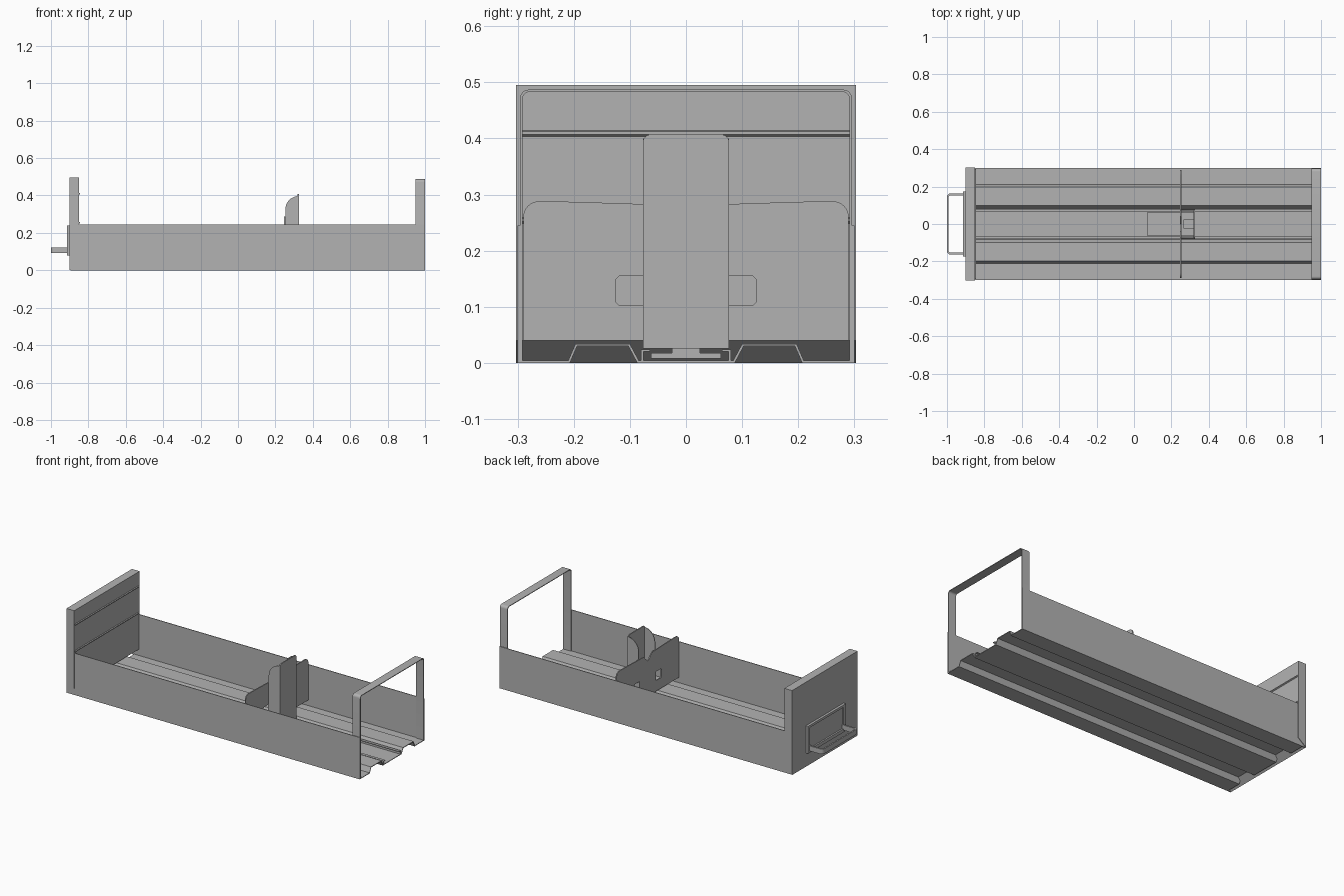
import bpy, bmesh, math
from mathutils import Vector

cube = bpy.data.objects.get("Cube")
if cube:
    bpy.data.objects.remove(cube)

steel = bpy.data.materials.new("grey_steel")
steel.use_nodes = True
COLOR = (0.45, 0.45, 0.45, 1)
steel.diffuse_color = COLOR
steel.node_tree.nodes["Principled BSDF"].inputs["Base Color"].default_value = COLOR


def finish(name, bm):
    bmesh.ops.recalc_face_normals(bm, faces=bm.faces)
    mesh = bpy.data.meshes.new(name)
    bm.to_mesh(mesh)
    bm.free()
    mesh.materials.append(steel)
    ob = bpy.data.objects.new(name, mesh)
    bpy.context.collection.objects.link(ob)
    bpy.ops.object.select_all(action='DESELECT')
    ob.select_set(True)
    bpy.context.view_layer.objects.active = ob
    bpy.ops.object.shade_smooth_by_angle(angle=math.radians(35))
    return ob


def prism(name, points, axis, start, end):
    """Extrude an outline along x (points are y, z) or y (points are x, z)."""
    bm = bmesh.new()
    place = (lambda a, b: (start, a, b)) if axis == 'X' else (lambda a, b: (a, start, b))
    face = bm.faces.new([bm.verts.new(place(a, b)) for a, b in points])
    moved = bmesh.ops.extrude_face_region(bm, geom=[face])["geom"]
    step = Vector((end - start, 0, 0) if axis == 'X' else (0, end - start, 0))
    bmesh.ops.translate(bm, vec=step, verts=[v for v in moved if isinstance(v, bmesh.types.BMVert)])
    return finish(name, bm)


def box(name, x, y, z):
    return prism(name, [(y[0], z[0]), (y[1], z[0]), (y[1], z[1]), (y[0], z[1])], 'X', *x)


def arc(cx, cy, r, a0, a1, n=6):
    return [(cx + r * math.cos(math.radians(a0 + (a1 - a0) * i / n)),
             cy + r * math.sin(math.radians(a0 + (a1 - a0) * i / n))) for i in range(n + 1)]


def arch(w, top, r, bottom):
    """Upright outline with two rounded top corners."""
    return ([(w, bottom)] + arc(w - r, top - r, r, 0, 90)
            + arc(r - w, top - r, r, 90, 180) + [(-w, bottom)])


def mirrored(points):
    return points + [(-a, b) for a, b in reversed(points)]


# Front panel with a sloping lower edge and two inner ribs
prism("front_panel", [(-.90, 0), (-.85, .04), (-.85, .495), (-.90, .495)], 'Y', -.303, .303)
for z in (.26, .415):
    prism("panel_rib", [(-.851, z - .012), (-.845, z - .008), (-.845, z - .003), (-.851, z)],
          'Y', -.295, .295)

# Long side walls
for side, y in (("left", .296), ("right", -.3)):
    box(side + "_wall", (-.895, 1), (y, y + .004), (0, .245))

# Pressed floor with two raised ribs
upper = [(-.3, .004), (-.21, .004), (-.197, .034), (-.1, .034), (-.084, .004)]
lower = [(-.3, 0), (-.207, 0), (-.194, .030), (-.103, .030), (-.087, 0)]
floor_line = mirrored(upper) + mirrored(lower)[::-1]
prism("floor", floor_line, 'X', -.88, 1)

# Folded lips of the centre track
for s in (-1, 1):
    prism("track_lip", [(s * a, b) for a, b in
          ((.08, .003), (.08, .024), (.064, .024), (.064, .020), (.076, .020), (.076, .003))],
          'X', -.86, 1)

# Rear hoop strap
prism("rear_hoop", arch(.296, .487, .016, .002) + arch(.291, .483, .012, .002)[::-1], 'X', .95, 1)

# Divider plate built in pieces around its two finger openings
shoulder = [(.077, .283), (.2, .287)] + arc(.262, .26, .028, 90, 0) + [(.29, .04), (.077, .04)]
hole = [(.077, .102), (.119, .102), (.125, .108), (.125, .149), (.119, .155), (.077, .155)]
for s in (-1, 1):
    wing = shoulder + hole
    prism("divider_wing", [(s * a, b) for a, b in wing], 'X', .247, .253)
prism("divider_center", [(-.077, .04), (.077, .04), (.077, .283), (.04, .283),
                         (0, .245), (-.04, .283), (-.077, .283)], 'X', .247, .253)

# Follower: rear face, curved side flanges, sliding foot and latch
prism("follower_face", arch(.077, .407, .014, .026), 'X', .319, .325)
flange = [(.25, .026), (.322, .026), (.322, .400)] + arc(.325, .325, .072, 95, 180, 8)
for y in (-.077, .073):
    prism("follower_flange", flange, 'Y', y, y + .004)
box("follower_foot", (.07, .32), (-.062, .062), (.008, .018))
box("latch", (.265, .32), (-.025, .025), (.018, .06))

# Label holder frame on the panel
box("label_plate", (-.905, -.899), (-.172, .172), (.085, .24))
for y in (-.175, .155):
    box("label_side_rail", (-.914, -.9), (y, y + .02), (.08, .24))
box("label_bottom_rail", (-.914, -.9), (-.175, .175), (.08, .10))
box("label_top_rail", (-.914, -.9), (-.175, .175), (.226, .24))

# Pull handle: flat bent strip
bm = bmesh.new()
outer = [(-.9, .163)] + arc(-.982, .145, .018, 90, 180, 5)
inner = [(-.9, .153)] + arc(-.98, .141, .012, 90, 180, 5)
path = mirrored([(y, x) for x, y in outer]) + mirrored([(y, x) for x, y in inner])[::-1]
face = bm.faces.new([bm.verts.new((x, y, .092)) for y, x in path])
up = bmesh.ops.extrude_face_region(bm, geom=[face])["geom"]
bmesh.ops.translate(bm, vec=(0, 0, .03), verts=[v for v in up if isinstance(v, bmesh.types.BMVert)])
finish("pull_handle", bm)
